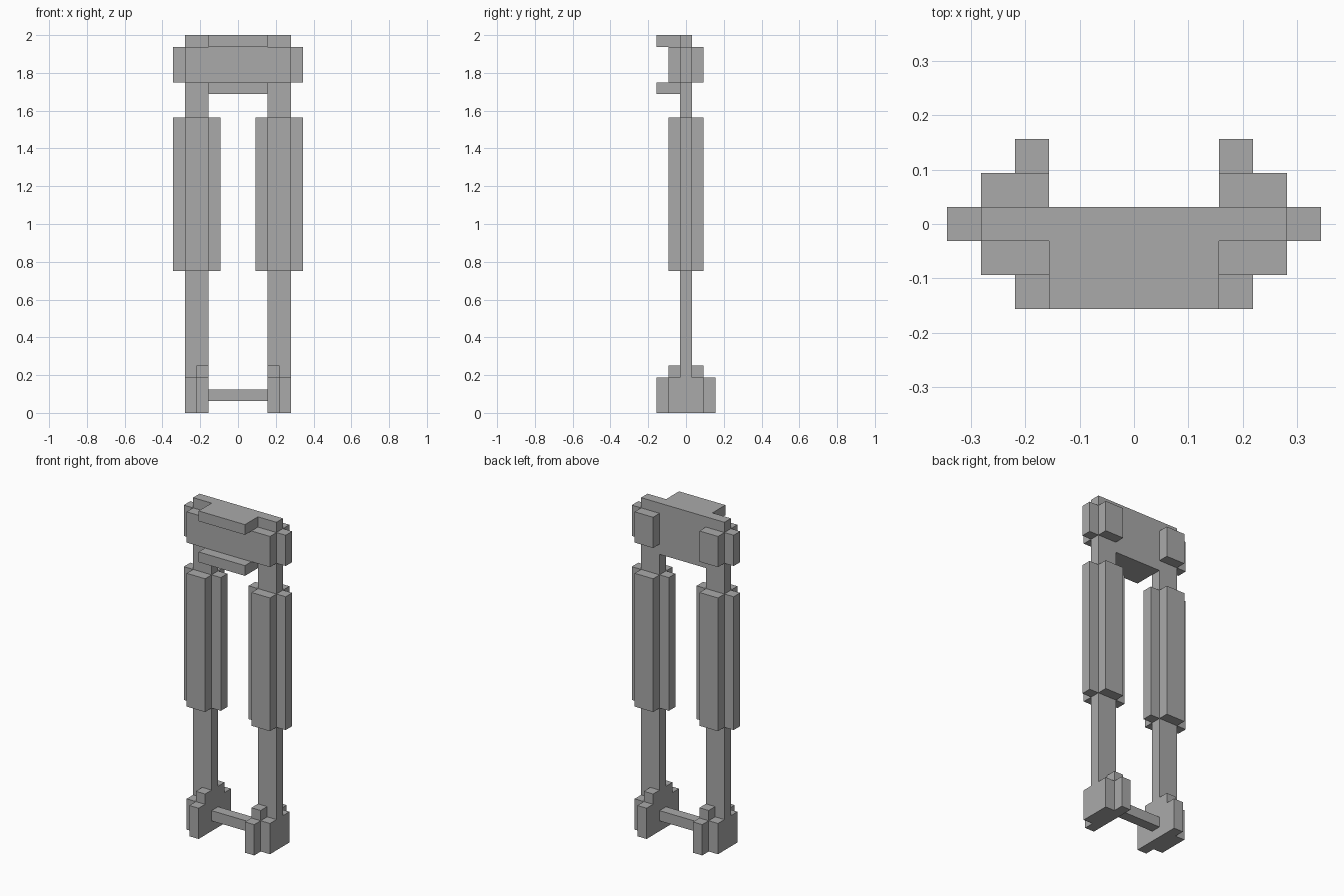
import bpy
import bmesh
from mathutils import Vector

if "Cube" in bpy.data.objects:
    bpy.data.objects.remove(bpy.data.objects["Cube"], do_unlink=True)

U = 1 / 16  # one block of the grid

grey = bpy.data.materials.new("plain grey")
grey.use_nodes = True
grey.diffuse_color = (0.4, 0.4, 0.4, 1)
grey.node_tree.nodes["Principled BSDF"].inputs["Base Color"].default_value = (0.4, 0.4, 0.4, 1)


def extrude(name, profile, axis, start, end):
    """Extrude a profile along x (points are y, z) or z (points are x, y), in blocks."""
    bm = bmesh.new()
    if axis == "x":
        points = [Vector((start, a, b)) for a, b in profile]
        step = Vector((end - start, 0, 0))
    else:
        points = [Vector((a, b, start)) for a, b in profile]
        step = Vector((0, 0, end - start))
    face = bm.faces.new([bm.verts.new(p * U) for p in points])
    new = bmesh.ops.extrude_face_region(bm, geom=[face])["geom"]
    verts = [v for v in new if isinstance(v, bmesh.types.BMVert)]
    bmesh.ops.translate(bm, verts=verts, vec=step * U)
    bmesh.ops.recalc_face_normals(bm, faces=bm.faces)
    mesh = bpy.data.meshes.new(name)
    bm.to_mesh(mesh)
    bm.free()
    mesh.materials.append(grey)
    obj = bpy.data.objects.new(name, mesh)
    bpy.context.collection.objects.link(obj)
    return obj


def rect(a0, a1, b0, b1):
    return [(a0, b0), (a1, b0), (a1, b1), (a0, b1)]


def pair(name, profile, axis, start, end):
    """Make the left part and its mirrored right twin."""
    extrude("left_" + name, profile, axis, start, end)
    if axis == "x":
        extrude("right_" + name, profile, axis, -end, -start)
    else:
        extrude("right_" + name, [(-x, y) for x, y in profile], axis, start, end)


# Upright posts, running from the feet to the top
pair("post", rect(2.5, 4.5, -0.5, 0.5), "z", 3, 32)

# Cross-shaped sleeves around the posts
cross = [(1.5, -0.5), (2.5, -0.5), (2.5, -1.5), (4.5, -1.5), (4.5, -0.5), (5.5, -0.5),
         (5.5, 0.5), (4.5, 0.5), (4.5, 1.5), (2.5, 1.5), (2.5, 0.5), (1.5, 0.5)]
pair("sleeve", cross, "z", 12, 25)

# Feet: a long stepped inner cheek and a shorter outer one
cheek = [(-2.5, 0), (2.5, 0), (2.5, 3), (1.5, 3), (1.5, 4), (-1.5, 4), (-1.5, 3), (-2.5, 3)]
pair("foot_inner", cheek, "x", 2.5, 3.5)
pair("foot_outer", rect(-1.5, 1.5, 0, 3), "x", 3.5, 4.5)

# Low bar joining the feet
extrude("foot_bar", rect(-0.5, 0.5, 1, 2), "x", -2.5, 2.5)

# Head: middle beam with upper and lower ledges to the front
beam = [(0.5, 27), (0.5, 32), (-2.5, 32), (-2.5, 31), (-1.5, 31), (-1.5, 28), (-2.5, 28), (-2.5, 27)]
extrude("head_beam", beam, "x", -2.5, 2.5)

# Head ends: clamps around the posts, with ears outside
pair("head_clamp", rect(-1.5, 1.5, 28, 31), "x", 2.5, 4.5)
pair("head_ear", rect(-0.5, 0.5, 28, 31), "x", 4.5, 5.5)
